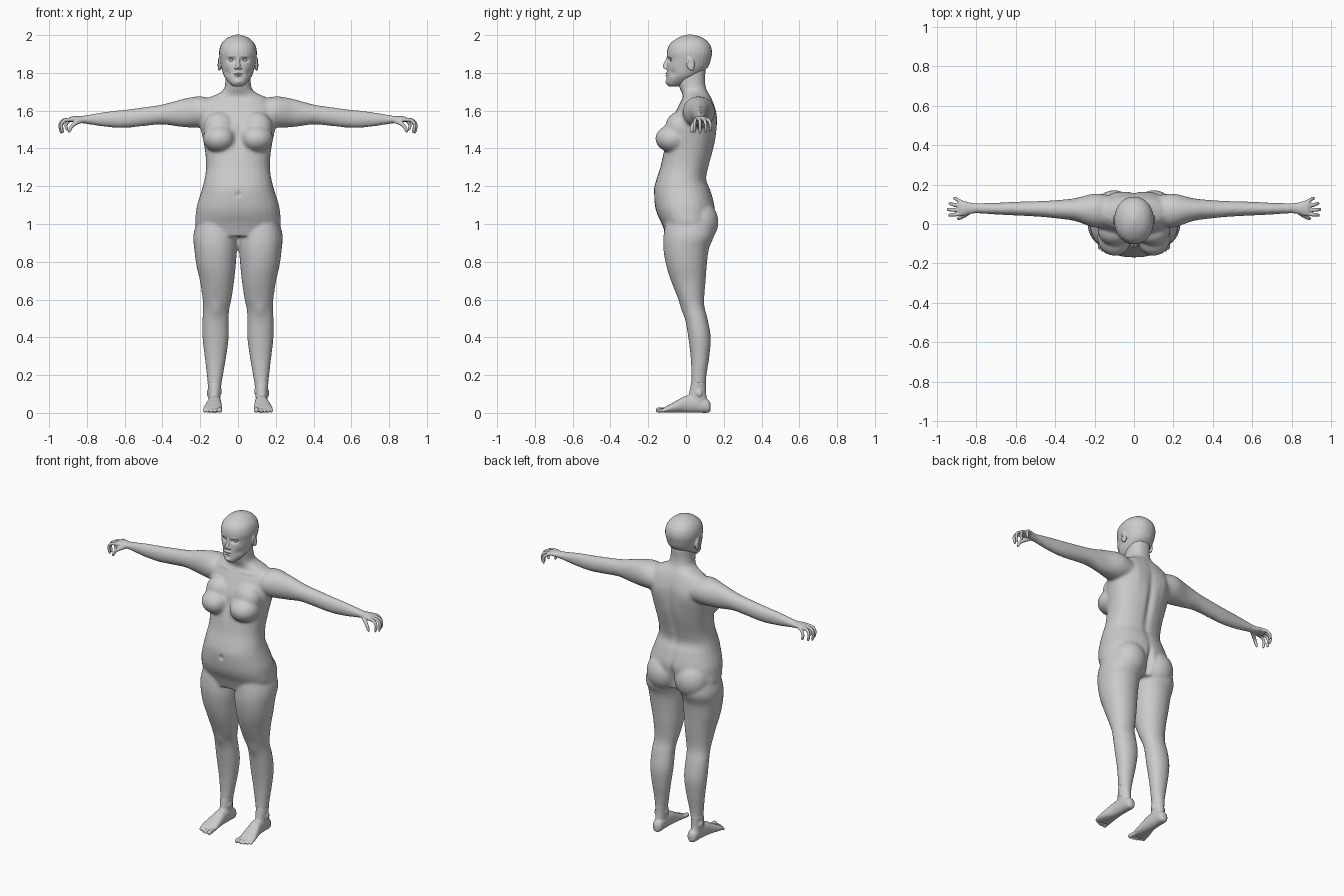
import bpy, bmesh, math
from mathutils import Vector, Matrix

X, Y, Z = Vector((1, 0, 0)), Vector((0, 1, 0)), Vector((0, 0, 1))


def catmull(p, q, r, s, t):
    return [0.5 * (2 * b + (c - a) * t + (2 * a - 5 * b + 4 * c - d) * t * t
                   + (3 * b - a - 3 * c + d) * t ** 3) for a, b, c, d in zip(p, q, r, s)]


def loft(bm, keys, u, v=None, power=2.0, sides=28, steps=6):
    """Skin rings through keys (x, y, z, half size along u, half size along v)."""
    k = [keys[0]] + list(keys) + [keys[-1]]
    pts = [catmull(*k[i:i + 4], s / steps) for i in range(len(k) - 3) for s in range(steps)]
    pts.append(list(keys[-1]))
    rings = []
    for i, p in enumerate(pts):
        side = v
        if side is None:
            a, b = pts[max(i - 1, 0)], pts[min(i + 1, len(pts) - 1)]
            side = (Vector(b[:3]) - Vector(a[:3])).cross(u).normalized()
        ring = []
        for j in range(sides):
            ang = 2 * math.pi * j / sides
            c, s = math.cos(ang), math.sin(ang)
            c = math.copysign(abs(c) ** (2 / power), c)
            s = math.copysign(abs(s) ** (2 / power), s)
            ring.append(bm.verts.new(Vector(p[:3]) + u * c * max(p[3], .002) + side * s * max(p[4], .002)))
        rings.append(ring)
    for a, b in zip(rings, rings[1:]):
        for j in range(sides):
            bm.faces.new((a[j], a[j - 1], b[j - 1], b[j]))
    bm.faces.new(rings[0])
    bm.faces.new(rings[-1][::-1])


def upright(bm, rows, power=2.0):
    """Loft along z from rows (z, x min, x max, front y, back y)."""
    loft(bm, [((a + b) / 2, (f + k) / 2, z, (b - a) / 2, (k - f) / 2)
              for z, a, b, f, k in rows], X, Y, power)


def ball(bm, centre, size, tilt=0):
    m = Matrix.Translation(centre) @ Matrix.Rotation(tilt, 4, 'X') @ Matrix.Diagonal((*size, 1))
    bmesh.ops.create_uvsphere(bm, u_segments=28, v_segments=18, radius=1, matrix=m)


def mirror(bm):
    d = bmesh.ops.duplicate(bm, geom=bm.verts[:] + bm.edges[:] + bm.faces[:])["geom"]
    for g in d:
        if isinstance(g, bmesh.types.BMVert):
            g.co.x = -g.co.x


def finish(name, bm, voxel=0, smooth=0, pushes=()):
    """Fuse the pieces into one skin, soften it, then push soft dents and bumps."""
    bmesh.ops.recalc_face_normals(bm, faces=bm.faces)
    me = bpy.data.meshes.new(name)
    bm.to_mesh(me)
    bm.free()
    ob = bpy.data.objects.new(name, me)
    bpy.context.collection.objects.link(ob)
    if voxel:
        r = ob.modifiers.new("fuse", 'REMESH')
        r.mode, r.voxel_size = 'VOXEL', voxel
        s = ob.modifiers.new("soften", 'SMOOTH')
        s.factor, s.iterations = 0.5, smooth
        bpy.context.view_layer.update()
        me = bpy.data.meshes.new_from_object(ob.evaluated_get(bpy.context.evaluated_depsgraph_get()))
        ob.modifiers.clear()
        ob.data = me
    for c, r, off in pushes:
        for sx in ((1, -1) if c[0] else (1,)):
            for vert in me.vertices:
                d = sum(((vert.co[i] - c[i] * (sx if i == 0 else 1)) / r[i]) ** 2 for i in range(3))
                if d < 6:
                    vert.co += Vector((off[0] * sx, off[1], off[2])) * math.exp(-d)
    for vert in me.vertices:
        vert.co.z = max(vert.co.z, 0)
    me.shade_smooth()
    return ob


# Body: legs, arms, breasts and buttocks on one side, mirrored, then the torso
body = bmesh.new()
upright(body, [
    (1.06, .02, .20, -.10, .13), (.95, .004, .235, -.118, .15), (.87, .005, .232, -.12, .122),
    (.78, .012, .22, -.105, .11), (.70, .02, .202, -.08, .104), (.60, .035, .187, -.04, .096),
    (.55, .046, .185, -.018, .10), (.50, .049, .188, -.005, .114), (.40, .049, .188, .012, .131),
    (.30, .062, .177, .024, .124), (.20, .079, .165, .028, .109), (.13, .091, .158, .024, .106),
    (.05, .094, .156, .02, .112)], 2.1)
loft(body, [
    (.11, .065, 1.585, .075, .07), (.20, .068, 1.593, .086, .083), (.30, .073, 1.587, .058, .073),
    (.40, .075, 1.58, .046, .053), (.50, .077, 1.568, .039, .05), (.60, .078, 1.557, .035, .048),
    (.70, .078, 1.554, .030, .04), (.80, .08, 1.553, .026, .024), (.84, .08, 1.552, .027, .019)], Y, Z)
ball(body, (.098, -.068, 1.452), (.088, .094, .074))
ball(body, (.098, -.035, 1.51), (.085, .075, .085))
ball(body, (.1, .07, 1.01), (.105, .102, .115))
mirror(body)
torso = [(.935, .195, -.105, .12), (1.0, .226, -.128, .145), (1.05, .224, -.152, .15),
         (1.10, .217, -.165, .152), (1.18, .192, -.17, .13), (1.235, .178, -.157, .109),
         (1.30, .169, -.136, .12), (1.38, .174, -.12, .142), (1.45, .186, -.11, .157),
         (1.52, .20, -.09, .163), (1.58, .20, -.062, .162), (1.63, .188, -.038, .15),
         (1.667, .155, -.018, .135), (1.69, .105, -.02, .122), (1.715, .075, -.032, .108),
         (1.76, .067, -.045, .101), (1.82, .066, -.045, .105)]
upright(body, [(z, -w, w, f, b) for z, w, f, b in torso], 2.25)
finish("body", body, .008, 9, [
    ((0, .15, 1.38), (.02, .08, .2), (0, -.014, 0)),        # spine groove
    ((0, .17, 1.0), (.014, .09, .08), (0, -.035, 0)),       # buttock cleft
    ((0, -.15, 1.46), (.025, .08, .06), (0, .018, 0)),      # between breasts
    ((0, -.17, 1.155), (.012, .03, .012), (0, .01, 0)),     # navel
    ((.1, .16, 1.55), (.05, .05, .07), (0, .008, 0)),       # shoulder blades
    ((.115, -.02, .545), (.03, .04, .04), (0, -.008, 0)),   # kneecaps
    ((.1, -.04, 1.652), (.06, .04, .008), (0, -.005, .003))])  # collar bones

# Head: skull and jaw, nose, lips, ears
head = bmesh.new()
ball(head, (.098, .024, 1.848), (.011, .021, .038), .2)
ball(head, (.012, -.106, 1.826), (.008, .010, .007))
mirror(head)
skull = [(1.728, .022, -.09, -.04), (1.742, .042, -.103, .0), (1.765, .062, -.104, .04),
         (1.79, .077, -.101, .075), (1.83, .088, -.101, .116), (1.87, .096, -.098, .131),
         (1.91, .1, -.101, .138), (1.95, .09, -.087, .127), (1.98, .064, -.053, .098),
         (1.996, .032, -.018, .062), (2.003, .006, .012, .03)]
upright(head, [(z, -w, w, f, b) for z, w, f, b in skull], 2.15)
loft(head, [(0, -.093, 1.885, .008, .008), (0, -.101, 1.86, .009, .012), (0, -.107, 1.838, .012, .016),
            (0, -.106, 1.826, .011, .014), (0, -.098, 1.82, .006, .006)], X, Y)
ball(head, (0, -.096, 1.797), (.025, .014, .006))
ball(head, (0, -.096, 1.786), (.022, .014, .006))
ball(head, (0, -.09, 1.753), (.024, .02, .016))
finish("head", head, .0035, 3, [
    ((.035, -.09, 1.868), (.019, .03, .011), (0, .014, 0)),   # eye sockets
    ((.036, -.095, 1.888), (.025, .03, .007), (0, -.003, 0)),  # brows
    ((0, -.11, 1.7915), (.022, .02, .003), (0, .006, 0)),     # mouth line
    ((.06, -.07, 1.80), (.018, .03, .02), (-.004, .004, 0)),  # cheeks
    ((.11, .018, 1.852), (.01, .009, .02), (-.008, 0, 0))])   # ear hollows

# Eyes
eyes = bmesh.new()
ball(eyes, (.035, -.071, 1.868), (.015, .013, .0105))
mirror(eyes)
finish("eyes", eyes)

# Hands: palm, four curled fingers and the thumb
hands = bmesh.new()
loft(hands, [(.80, .08, 1.553, .025, .022), (.83, .08, 1.553, .028, .019), (.86, .08, 1.556, .036, .016),
             (.885, .08, 1.554, .041, .014), (.898, .081, 1.549, .036, .009)], Y, Z)
for y0, y1, reach, drop in ((.050, .045, .943, 1.482), (.070, .074, .95, 1.478),
                            (.091, .104, .941, 1.482), (.111, .13, .918, 1.492)):
    mid = (y0 + y1) / 2
    loft(hands, [(.872, y0, 1.553, .010, .010), (reach - .027, mid, 1.549, .0095, .0095),
                 (reach - .008, y1, 1.526, .0085, .0085), (reach - .012, y1, drop + .012, .0075, .0075),
                 (reach - .016, y1, drop, .003, .003)], Y, sides=12)
loft(hands, [(.83, .066, 1.55, .014, .016), (.858, .045, 1.536, .012, .013), (.88, .032, 1.517, .0095, .0095),
             (.892, .029, 1.495, .009, .008), (.896, .029, 1.482, .003, .003)], Y, sides=14)
mirror(hands)
finish("hands", hands, .0035, 2)

# Feet: heel to ball, then five toes and ankle bones
feet = bmesh.new()
loft(feet, [(.122, .131, .03, .012, .018), (.122, .115, .036, .029, .035), (.123, .06, .048, .033, .047),
            (.125, .0, .046, .037, .045), (.13, -.05, .033, .045, .032), (.134, -.09, .022, .05, .021),
            (.137, -.118, .015, .046, .013)], X, Z, 2.2)
upright(feet, [(.16, .087, .161, .027, .106), (.1, .093, .157, .015, .107), (.05, .094, .156, .0, .118)])
for x, tip, r in ((.097, -.16, .0135), (.122, -.157, .0095), (.142, -.150, .009), (.160, -.141, .0085),
                  (.176, -.130, .008)):
    loft(feet, [(.13 + (x - .13) * .85, -.085, .018, r, r), (x, tip + .025, .0155, r, r),
                (x, tip + .008, r + .001, r, r), (x, tip, r, r * .4, r * .4)], X, Z, sides=14)
ball(feet, (.094, .06, .115), (.008, .018, .02))
ball(feet, (.157, .07, .105), (.008, .018, .02))
mirror(feet)
finish("feet", feet, .004, 3)
